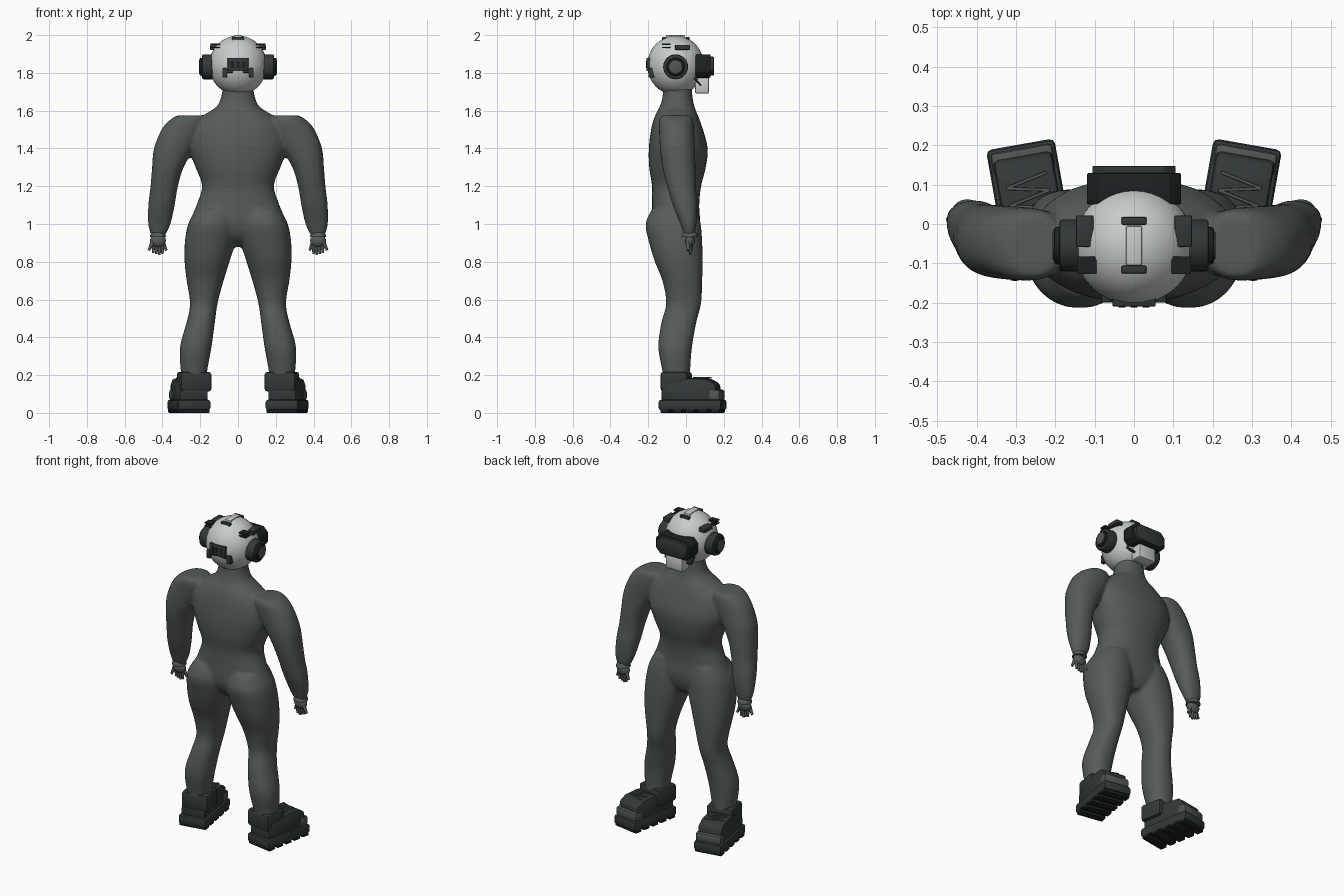
import bpy, bmesh, math
from mathutils import Matrix, Vector, Euler

cube = bpy.data.objects.get("Cube")
if cube:
    bpy.data.objects.remove(cube, do_unlink=True)


def material(name, r, g, b):
    m = bpy.data.materials.new(name)
    m.use_nodes = True
    m.diffuse_color = (r, g, b, 1)
    m.node_tree.nodes["Principled BSDF"].inputs["Base Color"].default_value = (r, g, b, 1)
    return m


SUIT = material("suit grey", 0.09, 0.105, 0.1)
SHELL = material("helmet pale grey", 0.58, 0.6, 0.6)
DARK = material("dark boot grey", 0.03, 0.04, 0.039)
TRIM = material("trim grey", 0.08, 0.092, 0.09)
BLACK = material("near black", 0.012, 0.015, 0.015)

# Boots are modelled pointing straight ahead, then turned toe outwards
BOOT = Matrix.Translation((0.26, 0.035, 0)) @ Matrix.Rotation(math.radians(-10), 4, "Z")


def finish(name, bm, mat, mirror=False, frame=None, angle=35):
    """Turn a bmesh into a shaded object, mirrored across x if asked."""
    if frame:
        bm.transform(frame)
    bmesh.ops.recalc_face_normals(bm, faces=bm.faces)
    mesh = bpy.data.meshes.new(name)
    bm.to_mesh(mesh)
    bm.free()
    mesh.materials.append(mat)
    mesh.shade_smooth()
    mesh.set_sharp_from_angle(angle=math.radians(angle))
    obj = bpy.data.objects.new(name, mesh)
    bpy.context.collection.objects.link(obj)
    if mirror:
        obj.modifiers.new("Mirror", "MIRROR")
    return obj


def soften(bm, width):
    if width:
        bmesh.ops.bevel(bm, geom=bm.edges[:], offset=width, segments=2,
                        affect="EDGES", profile=0.5)


def box(name, centre, size, mat, bevel=0.004, mirror=False, frame=None, turn=(0, 0, 0)):
    bm = bmesh.new()
    bmesh.ops.create_cube(bm, size=1)
    bm.transform(Matrix.Diagonal((*size, 1)))
    soften(bm, bevel)
    rot = Euler([math.radians(a) for a in turn]).to_matrix().to_4x4()
    bm.transform(Matrix.Translation(centre) @ rot)
    return finish(name, bm, mat, mirror, frame)


def prism(name, points, place, thickness, mat, bevel, mirror=False, frame=None):
    """Extrude a flat outline; place maps each 2D point to its start position."""
    bm = bmesh.new()
    face = bm.faces.new([bm.verts.new(place(*p)) for p in points])
    out = bmesh.ops.extrude_face_region(bm, geom=[face])
    moved = [v for v in out["geom"] if isinstance(v, bmesh.types.BMVert)]
    bmesh.ops.translate(bm, verts=moved, vec=thickness)
    soften(bm, bevel)
    return finish(name, bm, mat, mirror, frame)


def rod(name, start, end, r1, r2, mat, sides=12, bevel=0):
    """Tapered mirrored cylinder between two points."""
    a, b = Vector(start), Vector(end)
    bm = bmesh.new()
    bmesh.ops.create_cone(bm, cap_ends=True, segments=sides, radius1=r1, radius2=r2,
                          depth=(b - a).length)
    if bevel:
        rims = [e for e in bm.edges if abs(e.verts[0].co.z - e.verts[1].co.z) < 0.0001]
        bmesh.ops.bevel(bm, geom=rims, offset=bevel, segments=2, affect="EDGES", profile=0.5)
    rot = (b - a).to_track_quat("Z", "Y").to_matrix().to_4x4()
    return finish(name, bm, mat, True, Matrix.Translation((a + b) / 2) @ rot)


def ball(name, centre, radii, mat, mirror=False):
    bm = bmesh.new()
    bmesh.ops.create_uvsphere(bm, u_segments=40, v_segments=24, radius=1)
    bm.transform(Matrix.Translation(centre) @ Matrix.Diagonal((*radii, 1)))
    return finish(name, bm, mat, mirror)


def loft(bm, rows, flip=1, sides=32, steps=4):
    """Skin rounded slices (z, x0, x1, y0, y1), eased between the given rows."""
    slices = []
    for i in range(len(rows) - 1):
        p = [Vector(rows[min(max(i + k, 0), len(rows) - 1)]) for k in (-1, 0, 1, 2)]
        for s in range(steps):
            t = s / steps
            slices.append(p[1] + 0.5 * t * (p[2] - p[0] + t * (
                2 * p[0] - 5 * p[1] + 4 * p[2] - p[3]
                + t * (3 * (p[1] - p[2]) + p[3] - p[0]))))
    slices.append(Vector(rows[-1]))
    rings = []
    for z, x0, x1, y0, y1 in slices:
        ring = []
        for k in range(sides):
            a = math.tau * k / sides
            c, s = (math.copysign(abs(f) ** 0.9, f) for f in (math.cos(a), math.sin(a)))
            ring.append(bm.verts.new((flip * ((x0 + x1) / 2 + c * (x1 - x0) / 2),
                                      (y0 + y1) / 2 + s * (y1 - y0) / 2, z)))
        rings.append(ring)
    for low, high in zip(rings, rings[1:]):
        for k in range(sides):
            j = (k + 1) % sides
            bm.faces.new((low[k], low[j], high[j], high[k]))
    bm.faces.new(rings[0])
    bm.faces.new(rings[-1])


# Body suit: torso, legs and arms fused into one skin
torso = [(0.88, -0.06, 0.06, -0.09, 0.03), (0.93, -0.17, 0.17, -0.15, 0.06),
         (1.0, -0.25, 0.25, -0.18, 0.075), (1.1, -0.22, 0.22, -0.18, 0.07),
         (1.2, -0.19, 0.19, -0.18, 0.08), (1.3, -0.225, 0.225, -0.195, 0.105),
         (1.4, -0.26, 0.26, -0.197, 0.115), (1.5, -0.25, 0.25, -0.185, 0.09),
         (1.57, -0.19, 0.19, -0.165, 0.065), (1.62, -0.115, 0.115, -0.14, 0.045),
         (1.67, -0.09, 0.09, -0.125, 0.035), (1.73, -0.08, 0.08, -0.12, 0.03)]
leg = [(0.12, 0.17, 0.29, -0.11, 0.02), (0.22, 0.163, 0.303, -0.125, 0.022),
       (0.35, 0.14, 0.307, -0.147, 0.032), (0.48, 0.122, 0.272, -0.13, 0.055),
       (0.58, 0.108, 0.254, -0.105, 0.08), (0.7, 0.076, 0.272, -0.125, 0.086),
       (0.8, 0.045, 0.283, -0.165, 0.088), (0.9, 0.015, 0.282, -0.195, 0.086),
       (1.0, 0.01, 0.264, -0.214, 0.078), (1.08, 0.03, 0.22, -0.18, 0.06)]
arm = [(0.94, 0.385, 0.46, -0.01, 0.045), (1.0, 0.357, 0.476, -0.03, 0.055),
       (1.1, 0.335, 0.475, -0.07, 0.06), (1.2, 0.318, 0.463, -0.1, 0.052),
       (1.3, 0.288, 0.455, -0.125, 0.05), (1.4, 0.23, 0.445, -0.138, 0.047),
       (1.5, 0.17, 0.405, -0.143, 0.043), (1.55, 0.17, 0.362, -0.143, 0.038),
       (1.575, 0.19, 0.32, -0.13, 0.025)]
bm = bmesh.new()
loft(bm, torso)
for side in (1, -1):
    loft(bm, leg, side)
    loft(bm, arm, side)
suit = finish("body_suit", bm, SUIT)
fuse = suit.modifiers.new("Fuse", "REMESH")
fuse.mode, fuse.voxel_size, fuse.use_smooth_shade = "VOXEL", 0.01, True
relax = suit.modifiers.new("Relax", "SMOOTH")
relax.factor, relax.iterations = 0.5, 5

# Hands: cuff, palm, fingers and thumb
rod("wrist_cuff", (0.424, 0.02, 0.93), (0.424, 0.02, 0.958), 0.045, 0.035, SUIT, 20, 0.006)
ball("palm", (0.424, 0.02, 0.912), (0.042, 0.026, 0.035), SUIT, True)
for i in range(4):
    x = 0.4 + i * 0.016
    rod(f"finger_{i}", (x, 0.02, 0.905), (x, 0.022, 0.835 + abs(i - 1) * 0.006),
        0.011, 0.006, SUIT)
rod("thumb", (0.45, 0.01, 0.91), (0.472, 0.012, 0.86), 0.012, 0.007, SUIT)
rod("outer_finger", (0.4, 0.025, 0.91), (0.379, 0.03, 0.86), 0.012, 0.007, SUIT)

# Helmet shell with ear cups
ball("helmet", (0, -0.055, 1.84), (0.153, 0.15, 0.157), SHELL)
rod("ear_cup", (0.125, -0.055, 1.832), (0.19, -0.055, 1.832), 0.066, 0.066, DARK, 28, 0.008)
rod("ear_cup_ring", (0.18, -0.055, 1.832), (0.203, -0.055, 1.832), 0.05, 0.046, BLACK, 28, 0.004)
rod("ear_cup_disc", (0.19, -0.055, 1.832), (0.207, -0.055, 1.832), 0.036, 0.036, TRIM, 28, 0.003)

# Visor: chamfered frame, raised lens and pale chin guard
for name, w, h, start, depth, mat in (("visor_frame", 0.12, 0.062, 0.05, 0.08, BLACK),
                                      ("visor_lens", 0.106, 0.05, 0.12, 0.028, DARK)):
    c = 0.03
    outline = [(-w, -h + c), (-w + c, -h), (w - c, -h), (w, -h + c),
               (w, h - c), (w - c, h), (c - w, h), (-w, h - c)]
    prism(name, outline, lambda x, z: (x, start, 1.836 + z), (0, depth, 0), mat, 0.005)
box("chin_guard", (0, 0.085, 1.735), (0.12, 0.075, 0.09), SHELL, 0.01)

# Helmet fittings on crown, sides and rear
box("crown_rail", (0, -0.055, 1.988), (0.04, 0.1, 0.024), SHELL)
for y in (0.008, -0.116):
    box("crown_bracket", (0, y, 1.98), (0.064, 0.02, 0.022), DARK)
box("side_mount", (0.125, -0.018, 1.935), (0.045, 0.08, 0.026), DARK, 0.004, True)
for z in (1.934, 1.952):
    box("side_vent", (0.12, -0.105, z), (0.05, 0.045, 0.007), BLACK, 0, True)
box("cheek_slot", (0.068, 0.055, 1.76), (0.05, 0.075, 0.01), BLACK, 0, True, turn=(-48, 0, 0))
box("rear_panel", (0, -0.192, 1.845), (0.11, 0.036, 0.07), DARK)
box("rear_bar", (0, -0.184, 1.81), (0.13, 0.03, 0.02), DARK)
box("rear_clip", (0.07, -0.182, 1.8), (0.026, 0.035, 0.05), DARK, 0.004, True)
for x in (-0.03, 0, 0.03):
    box("rear_slot", (x, -0.209, 1.845), (0.018, 0.006, 0.036), BLACK, 0)

# Boots: sole with lugs, upper, collar, toe cap and laces
box("boot_sole", (0, 0, 0.042), (0.176, 0.34, 0.056), DARK, 0.014, True, BOOT)
for i in range(5):
    box("sole_lug", (0, -0.136 + i * 0.068, 0.013), (0.168, 0.046, 0.026), BLACK, 0.005, True, BOOT)
upper = [(-0.155, 0.06), (-0.155, 0.125), (-0.12, 0.16), (0, 0.185),
         (0.09, 0.18), (0.135, 0.155), (0.15, 0.06)]
prism("boot_upper", upper, lambda y, z: (-0.076, y, z), (0.152, 0, 0), DARK, 0.013, True, BOOT)
box("boot_collar", (-0.012, -0.09, 0.165), (0.166, 0.145, 0.105), DARK, 0.016, True, BOOT)
box("toe_cap", (0, 0.13, 0.095), (0.16, 0.06, 0.055), TRIM, 0.012, True, BOOT)
for i in range(4):
    box("lace", (0, 0.008 + i * 0.023, 0.186), (0.11, 0.008, 0.008), TRIM, 0.002, True, BOOT,
        (0, 0, 12 * (-1) ** i))
